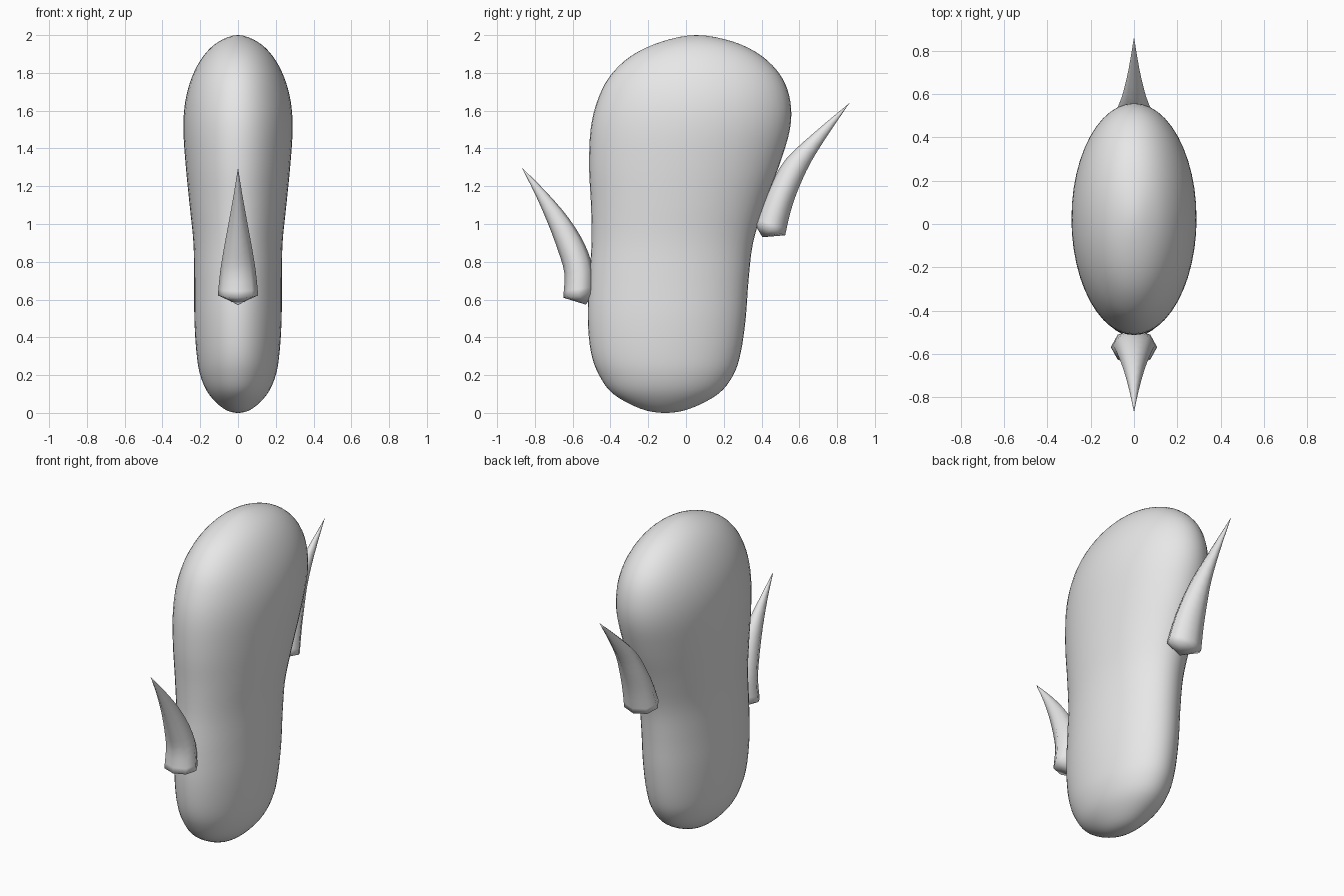
import bpy, bmesh, math
from mathutils import Vector

cube = bpy.data.objects.get("Cube")
if cube:
    bpy.data.objects.remove(cube, do_unlink=True)

grey = bpy.data.materials.new("plain grey")
grey.use_nodes = True
grey.diffuse_color = (0.8, 0.8, 0.8, 1)
grey.node_tree.nodes["Principled BSDF"].inputs["Base Color"].default_value = (0.8, 0.8, 0.8, 1)


def blend(a, b, c, d, t):
    """Catmull-Rom value between b and c."""
    return 0.5 * (2 * b + (c - a) * t + (2 * a - 5 * b + 4 * c - d) * t * t
                  + (3 * b - 3 * c + d - a) * t ** 3)


def refine(stations, steps, before, after):
    """Smoothly add stations between the given ones."""
    s = [before] + stations + [after]
    out = []
    for i in range(1, len(s) - 2):
        for k in range(steps):
            out.append(tuple(blend(*v, k / steps) for v in zip(*s[i - 1:i + 3])))
    return out + [stations[-1]]


def loft(name, stations, sides):
    """Skin oval rings; a station is (y, z) of one edge, (y, z) of the other, half width."""
    bm = bmesh.new()
    rings = []
    for y1, z1, y2, z2, w in stations:
        mid = Vector((0, y1 + y2, z1 + z2)) / 2
        half = Vector((0, y2 - y1, z2 - z1)) / 2
        if abs(w) < 1e-5:
            rings.append([bm.verts.new(mid)] * sides)
            continue
        angles = [math.tau * k / sides for k in range(sides)]
        rings.append([bm.verts.new(mid + half * math.cos(a) + Vector((w * math.sin(a), 0, 0)))
                      for a in angles])
    for low, high in zip(rings, rings[1:]):
        for k in range(sides):
            n = (k + 1) % sides
            corners = list(dict.fromkeys((low[k], low[n], high[n], high[k])))
            bm.faces.new(corners)
    bmesh.ops.recalc_face_normals(bm, faces=bm.faces)
    for f in bm.faces:
        f.smooth = True
    mesh = bpy.data.meshes.new(name)
    bm.to_mesh(mesh)
    bm.free()
    mesh.materials.append(grey)
    obj = bpy.data.objects.new(name, mesh)
    bpy.context.collection.objects.link(obj)
    return obj


# Body: height, front edge, back edge, half width
outline = [
    (0, -0.11, -0.11, 0), (0.022, -0.24, 0.02, 0.075), (0.1, -0.385, 0.17, 0.155),
    (0.2, -0.46, 0.25, 0.2), (0.32, -0.503, 0.29, 0.22), (0.5, -0.52, 0.316, 0.231),
    (0.7, -0.513, 0.331, 0.232), (0.9, -0.5, 0.355, 0.236), (1.1, -0.503, 0.415, 0.256),
    (1.3, -0.513, 0.49, 0.276), (1.5, -0.505, 0.55, 0.289), (1.65, -0.47, 0.552, 0.279),
    (1.78, -0.405, 0.505, 0.243), (1.89, -0.29, 0.4, 0.183), (1.965, -0.13, 0.25, 0.103),
    (2, 0.055, 0.055, 0),
]
body = [(front, z, back, z, w) for z, front, back, w in outline]


def mirrored(s):
    return (s[2], s[3], s[0], s[1], -s[4])


loft("body", refine(body, 4, mirrored(body[1]), mirrored(body[-2])), 48)

# Fins: inner edge, outer edge, half width, from base to tip
front_fin = [
    (-0.488, 0.635, -0.65, 0.61, 0.107), (-0.492, 0.76, -0.644, 0.74, 0.094),
    (-0.535, 0.89, -0.678, 0.86, 0.074), (-0.62, 1.03, -0.73, 1.0, 0.048),
    (-0.74, 1.17, -0.795, 1.15, 0.022), (-0.87, 1.3, -0.87, 1.3, 0),
]
back_fin = [
    (0.363, 1.0, 0.525, 0.94, 0.113), (0.4, 1.1, 0.555, 1.07, 0.1),
    (0.45, 1.21, 0.597, 1.19, 0.082), (0.53, 1.345, 0.66, 1.325, 0.054),
    (0.68, 1.485, 0.75, 1.47, 0.025), (0.865, 1.64, 0.865, 1.64, 0),
]
for name, fin, pole in (("front_fin", front_fin, (-0.53, 0.573)),
                        ("back_fin", back_fin, (0.405, 0.93))):
    loft(name, [pole * 2 + (0,)] + refine(fin, 3, fin[0], fin[-1]), 8)
